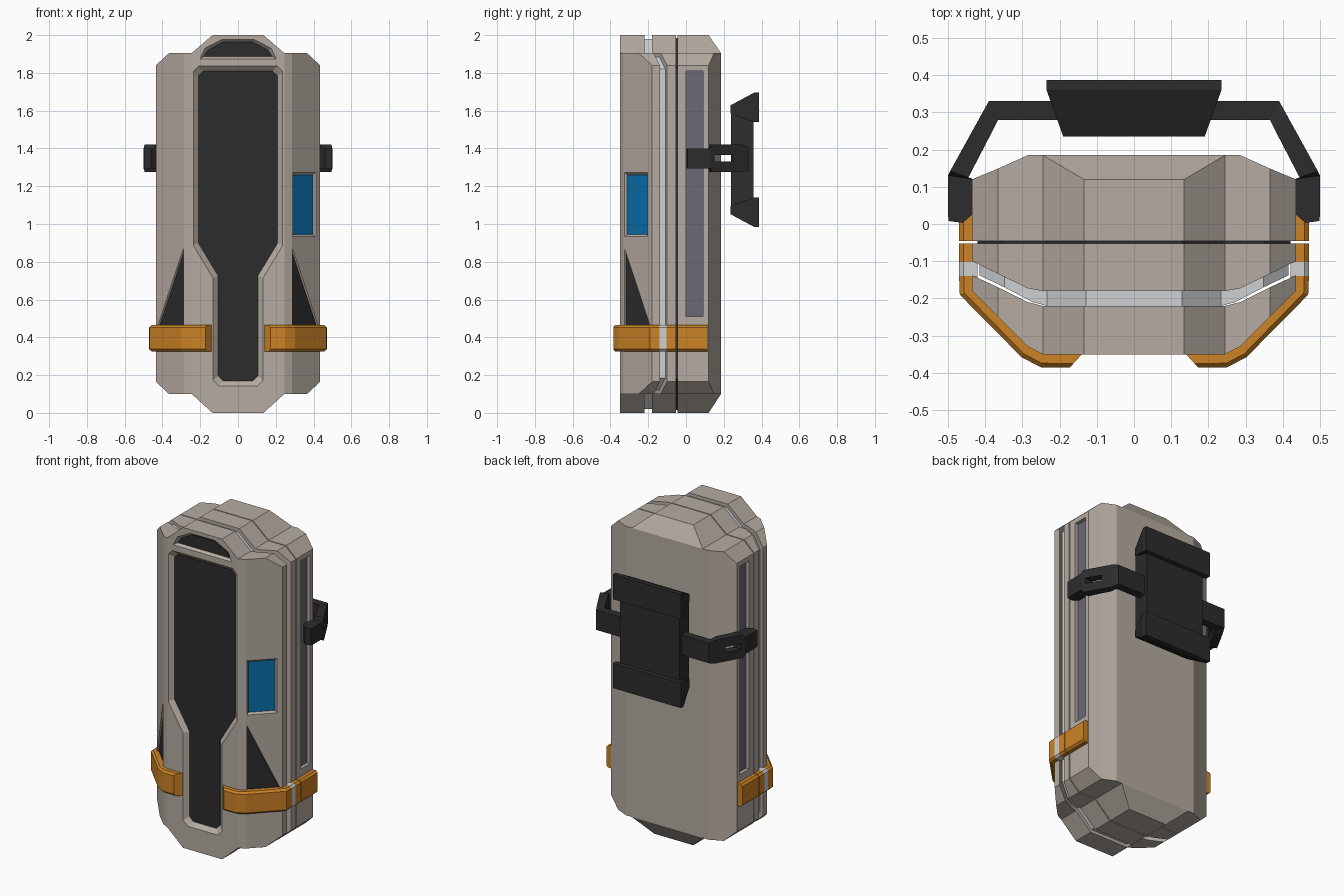
import bpy, bmesh
from mathutils import Vector, Matrix

if "Cube" in bpy.data.objects:
    bpy.data.objects.remove(bpy.data.objects["Cube"])


def material(name, r, g, b):
    lin = [((c / 255 + 0.055) / 1.055) ** 2.4 if c > 10 else c / 255 / 12.92 for c in (r, g, b)]
    m = bpy.data.materials.new(name)
    m.diffuse_color = (*lin, 1)
    m.use_nodes = True
    m.node_tree.nodes["Principled BSDF"].inputs["Base Color"].default_value = m.diffuse_color
    return m


SHELL = material("warm_grey_shell", 182, 172, 162)
DARK = material("dark_rubber", 44, 44, 44)
ORANGE = material("orange_strap", 205, 131, 38)
WHITE = material("pale_trim", 206, 208, 210)
BLUE = material("blue_panel", 10, 112, 174)
SLATE = material("slate_inlay", 106, 106, 120)


def loft(name, rings, mat):
    """Skin closed rings of points and cap both ends."""
    bm = bmesh.new()
    vs = [[bm.verts.new(p) for p in ring] for ring in rings]
    n = len(rings[0])
    for a, b in zip(vs, vs[1:]):
        for i in range(n):
            j = (i + 1) % n
            bm.faces.new((a[i], a[j], b[j], b[i]))
    bm.faces.new(vs[0])
    bm.faces.new(vs[-1])
    bmesh.ops.remove_doubles(bm, verts=bm.verts[:], dist=1e-5)
    bmesh.ops.recalc_face_normals(bm, faces=bm.faces[:])
    me = bpy.data.meshes.new(name)
    bm.to_mesh(me)
    bm.free()
    me.materials.append(mat)
    ob = bpy.data.objects.new(name, me)
    bpy.context.collection.objects.link(ob)
    return ob


def cut(ob, cutter):
    """Apply a boolean difference and discard the cutter."""
    cutter.hide_render = True
    mod = ob.modifiers.new("cut", 'BOOLEAN')
    mod.operation, mod.object, mod.solver = 'DIFFERENCE', cutter, 'EXACT'
    dg = bpy.context.evaluated_depsgraph_get()
    me = bpy.data.meshes.new_from_object(ob.evaluated_get(dg))
    ob.modifiers.clear()
    ob.data = me
    bpy.data.objects.remove(cutter)


def recess(ob, name, outer, inner, depth, frame, mat):
    """Sink a bevelled pocket into ob and lay a coloured plate on its floor."""
    def at(pts, h):
        return [frame @ Vector((u, v, h)) for u, v in pts]
    cut(ob, loft("cutter", [at(outer, 0.003), at(inner, -depth)], ob.data.materials[0]))
    loft(name, [at(inner, -depth - 0.003), at(inner, -depth + 0.003)], mat)


def frame(o, u, n):
    """Local axes: u across, world z up, n out of the surface."""
    u, n = Vector(u).normalized(), Vector(n).normalized()
    m = Matrix((u, (0, 0, 1), n)).transposed().to_4x4()
    m.translation = o
    return m


def mirror(half):
    return half + [(-x, z) for x, z in reversed(half)]


# Body stations: x, bottom z, top z, front y, stripe front y, stripe back y, back y
HALF = [(0.135, 0.0, 2.0, -0.35, -0.22, -0.18, 0.185),
        (0.245, 0.10, 1.905, -0.35, -0.22, -0.18, 0.185),
        (0.285, 0.10, 1.905, -0.33, -0.21, -0.173, 0.185),
        (0.365, 0.10, 1.905, -0.25, -0.17, -0.134, 0.149),
        (0.435, 0.165, 1.84, -0.18, -0.138, -0.10, 0.12)]
STATIONS = [(-s[0], *s[1:]) for s in reversed(HALF)] + HALF
SEAM = (-0.052, -0.046)


def slab(name, y0, y1, mat, inset=0.0):
    """Body slice between two y limits (column index or fixed value)."""
    rings = []
    for s in STATIONS:
        a, b = [s[y] if isinstance(y, int) else y for y in (y0, y1)]
        x, lo, hi = s[0] * (1 - inset / 0.435), s[1] + inset, s[2] - inset
        rings.append([(x, a, lo), (x, b, lo), (x, b, hi), (x, a, hi)])
    return loft(name, rings, mat)


front = slab("front_shell", 3, 4, SHELL)
slab("pale_stripe", 4, 5, WHITE, 0.02)
slab("middle_shell", 5, SEAM[0], SHELL)
slab("seam_core", SEAM[0] - 0.003, SEAM[1] + 0.003, DARK, 0.015)

# Rear shell with chamfered back edges
rings = []
for x, lo, hi, *_, yb in STATIONS:
    side = abs(x) > 0.2
    yc = yb if side else 0.12
    bl, bh = (lo, hi) if side else (0.10, 1.905)
    rings.append([(x, SEAM[1], lo), (x, yc, lo), (x, yb, bl),
                  (x, yb, bh), (x, yc, hi), (x, SEAM[1], hi)])
rear = loft("rear_shell", rings, SHELL)

# Dark front panels sunk into the front shell
face = frame((0, -0.35, 0), (1, 0, 0), (0, -1, 0))
recess(front, "front_panel",
       mirror([(0.21, 1.84), (0.24, 1.81), (0.24, 0.885), (0.137, 0.715), (0.137, 0.17), (0.105, 0.14)]),
       mirror([(0.185, 1.81), (0.21, 1.785), (0.21, 0.90), (0.105, 0.725), (0.105, 0.195), (0.08, 0.17)]),
       0.025, face, DARK)
recess(front, "top_panel",
       mirror([(0.085, 1.98), (0.178, 1.932), (0.205, 1.872)]),
       mirror([(0.08, 1.963), (0.16, 1.92), (0.182, 1.887)]),
       0.018, face, DARK)

# Side triangles and slots on both sides, blue panel on the right only
for s, tag in ((1, "right"), (-1, "left")):
    slant = frame((s * 0.285, -0.33, 0), (s, 1, 0), (s, -1, 0))
    recess(front, "triangle_panel_" + tag,
           [(0.006, 0.45), (0.204, 0.45), (0.006, 0.87)],
           [(0.009, 0.452), (0.198, 0.452), (0.009, 0.855)], 0.012, slant, DARK)
    if s > 0:
        recess(front, "blue_panel",
               [(0.006, 0.93), (0.182, 0.93), (0.182, 1.275), (0.006, 1.275)],
               [(0.016, 0.945), (0.168, 0.945), (0.168, 1.26), (0.016, 1.26)], 0.012, slant, BLUE)
    slot = [(0.0, 0.51), (0.09, 0.51), (0.09, 1.81), (0.0, 1.81)]
    recess(rear, "side_inlay_" + tag, slot, slot, 0.025,
           frame((s * 0.435, 0, 0), (0, 1, 0), (s, 0, 0)), SLATE)


# Wrap strap: (inner xy, outer xy) path, chamfered section
def strap(name, path, s, mat, lo=0.325, hi=0.465):
    rings = []
    for (ix, iy), (ox, oy) in path:
        mx, my = ix + (ox - ix) * 0.75, iy + (oy - iy) * 0.75
        rings.append([(s * x, y, z) for x, y, z in (
            (ix, iy, lo), (mx, my, lo), (ox, oy, lo + 0.012),
            (ox, oy, hi - 0.012), (mx, my, hi), (ix, iy, hi))])
    loft(name, rings, mat)


def straight(y):
    return ((0.42, y), (0.47, y))


for s, tag in ((1, "right"), (-1, "left")):
    strap("strap_front_" + tag, [
        straight(-0.14), ((0.42, -0.17), (0.468, -0.19)), ((0.28, -0.32), (0.302, -0.358)),
        ((0.245, -0.34), (0.25, -0.385)), ((0.137, -0.347), (0.172, -0.385))], s, ORANGE)
    strap("strap_trim_" + tag, [straight(-0.14), straight(-0.102)], s, WHITE)
    strap("strap_middle_" + tag, [straight(-0.102), straight(SEAM[0])], s, ORANGE)
    strap("strap_rear_" + tag, [straight(SEAM[1]), straight(0.115)], s, ORANGE)

    # Rear handle arm: inner xy, outer xy, bottom z, top z
    arm = [((0.46, 0.003), (0.498, 0.008), 1.295, 1.40),
           ((0.43, 0.03), (0.50, 0.03), 1.295, 1.40),
           ((0.43, 0.12), (0.50, 0.13), 1.295, 1.40),
           ((0.445, 0.125), (0.494, 0.142), 1.275, 1.42),
           ((0.38, 0.25), (0.41, 0.294), 1.275, 1.42),
           ((0.365, 0.28), (0.39, 0.33), 1.285, 1.41),
           ((0.0, 0.28), (0.0, 0.33), 1.285, 1.41)]
    handle = loft("handle_arm_" + tag, [
        [(s * i[0], i[1], a), (s * o[0], o[1], a), (s * o[0], o[1], b), (s * i[0], i[1], b)]
        for i, o, a, b in arm], DARK)
    cut(handle, loft("cutter", [[(s * x, 0.15, 1.33), (s * x, 0.24, 1.33),
                                 (s * x, 0.24, 1.365), (s * x, 0.15, 1.365)]
                                for x in (0.33, 0.6)], DARK))


# Grip pad: tapered block with two flared lips
def rect(w, y, a, b):
    return [(-w, y, a), (w, y, a), (w, y, b), (-w, y, b)]


loft("pad_core", [rect(0.188, 0.238, 1.07, 1.61), rect(0.205, 0.357, 1.12, 1.56)], DARK)
for s, tag in ((1, "upper"), (-1, "lower")):
    mid = 1.34
    loft("pad_lip_" + tag, [rect(w, y, mid + s * a, mid + s * b) for w, y, a, b in (
        (0.19, 0.235, 0.245, 0.288), (0.235, 0.36, 0.20, 0.355), (0.235, 0.387, 0.20, 0.355))], DARK)
